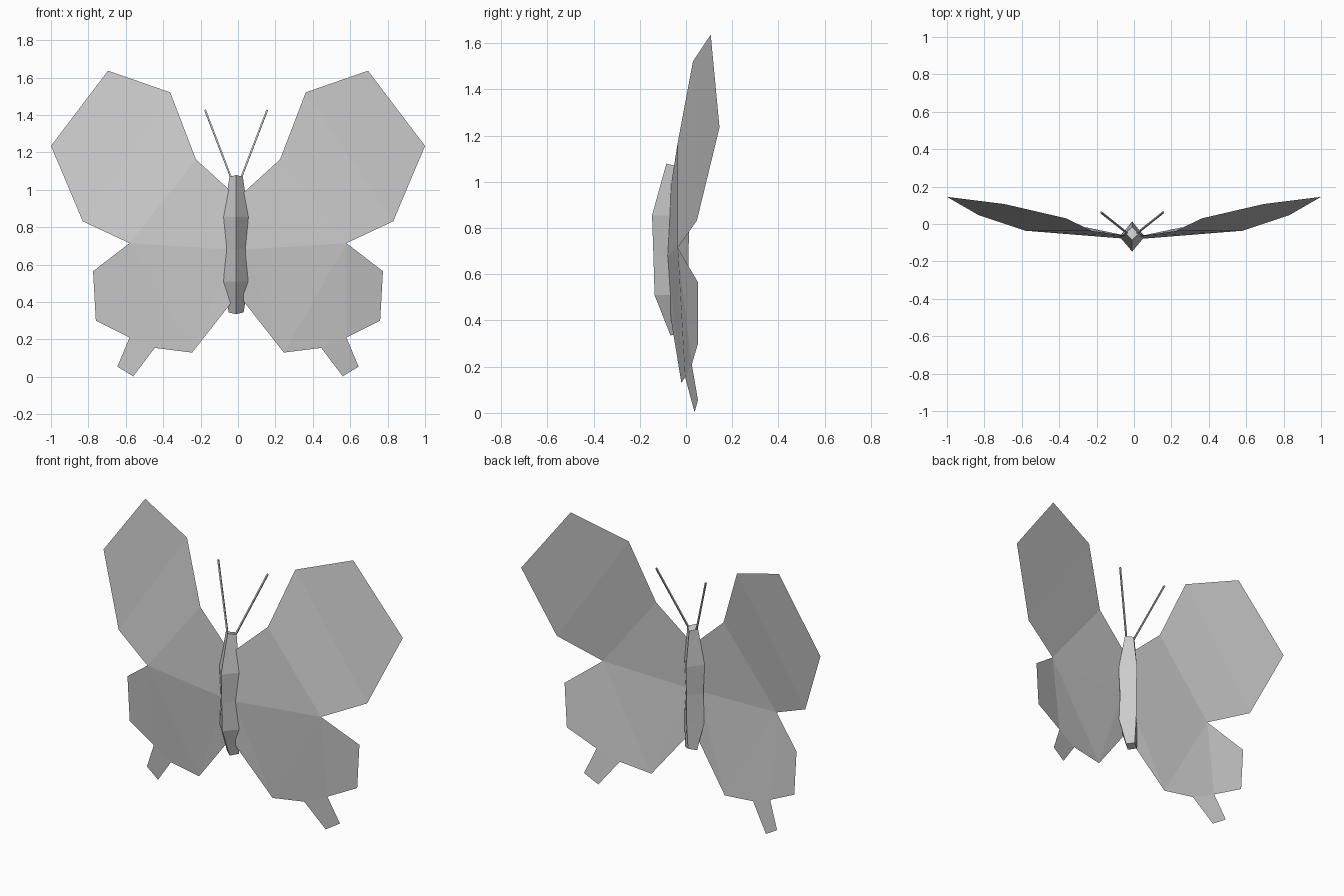
import bpy
import math
from mathutils import Vector

if "Cube" in bpy.data.objects:
    bpy.data.objects.remove(bpy.data.objects["Cube"])

BODY_X = -0.01  # the body sits slightly off the wing centre line


def add_mesh(name, verts, faces):
    mesh = bpy.data.meshes.new(name)
    mesh.from_pydata(verts, [], faces)
    mesh.update()
    obj = bpy.data.objects.new(name, mesh)
    bpy.context.collection.objects.link(obj)
    return obj


def mirror(obj):
    mod = obj.modifiers.new("Mirror", 'MIRROR')
    mod.use_axis = (True, False, False)
    mod.use_mirror_merge = False


# Fore wings: thin sheet creased from the shoulder to the notch
fore = [(0.03, -0.065, 0.985), (0.225, -0.037, 1.163), (0.362, 0.03, 1.521),
        (0.695, 0.107, 1.637), (1.0, 0.145, 1.235), (0.83, 0.047, 0.832),
        (0.58, -0.036, 0.715), (0.03, -0.08, 0.68)]
mirror(add_mesh("fore_wings", fore,
                [(0, 7, 6, 1), (1, 6, 5, 2), (2, 5, 4, 3)]))

# Hind wings: folded sheet with a short tail
hind = [(0.03, -0.08, 0.68), (0.58, -0.036, 0.715), (0.775, 0.052, 0.565),
        (0.76, 0.052, 0.30), (0.58, 0.025, 0.21), (0.645, 0.052, 0.055),
        (0.56, 0.037, 0.003), (0.445, -0.004, 0.155), (0.245, -0.02, 0.13),
        (0.03, -0.065, 0.404)]
mirror(add_mesh("hind_wings", hind,
                [(0, 9, 8), (0, 8, 1), (1, 8, 7, 4), (1, 4, 3, 2),
                 (4, 7, 6, 5)]))

# Body: diamond sections (z, half width, front y, side y, back y, end tilt)
sections = [(0.345, 0.040, -0.067, -0.035, -0.005, -0.010),
            (0.51, 0.067, -0.136, -0.065, 0.008, 0.0),
            (0.68, 0.058, -0.141, -0.068, 0.011, 0.0),
            (0.855, 0.067, -0.147, -0.068, 0.014, 0.0),
            (1.07, 0.036, -0.085, -0.050, -0.016, 0.009)]
verts, faces = [], []
for z, w, front, side, back, tilt in sections:
    verts += [(BODY_X, front, z + tilt), (BODY_X + w, side, z),
              (BODY_X, back, z - tilt), (BODY_X - w, side, z)]
for r in range(len(sections) - 1):
    for i in range(4):
        a, b = r * 4 + i, r * 4 + (i + 1) % 4
        faces.append((a, b, b + 4, a + 4))
last = 4 * (len(sections) - 1)
faces += [(3, 2, 1, 0), (last, last + 1, last + 2, last + 3)]
add_mesh("body", verts, faces)

# Antennae: thin four-sided rods
for side, label in ((1, "right"), (-1, "left")):
    start = Vector((BODY_X + side * 0.025, -0.05, 1.06))
    end = Vector((BODY_X + side * 0.166, 0.062, 1.427))
    direction = end - start
    bpy.ops.mesh.primitive_cylinder_add(vertices=4, radius=0.006,
                                        depth=direction.length,
                                        location=(start + end) / 2)
    rod = bpy.context.object
    rod.name = label + "_antenna"
    rod.rotation_euler = direction.to_track_quat('Z', 'Y').to_euler()
